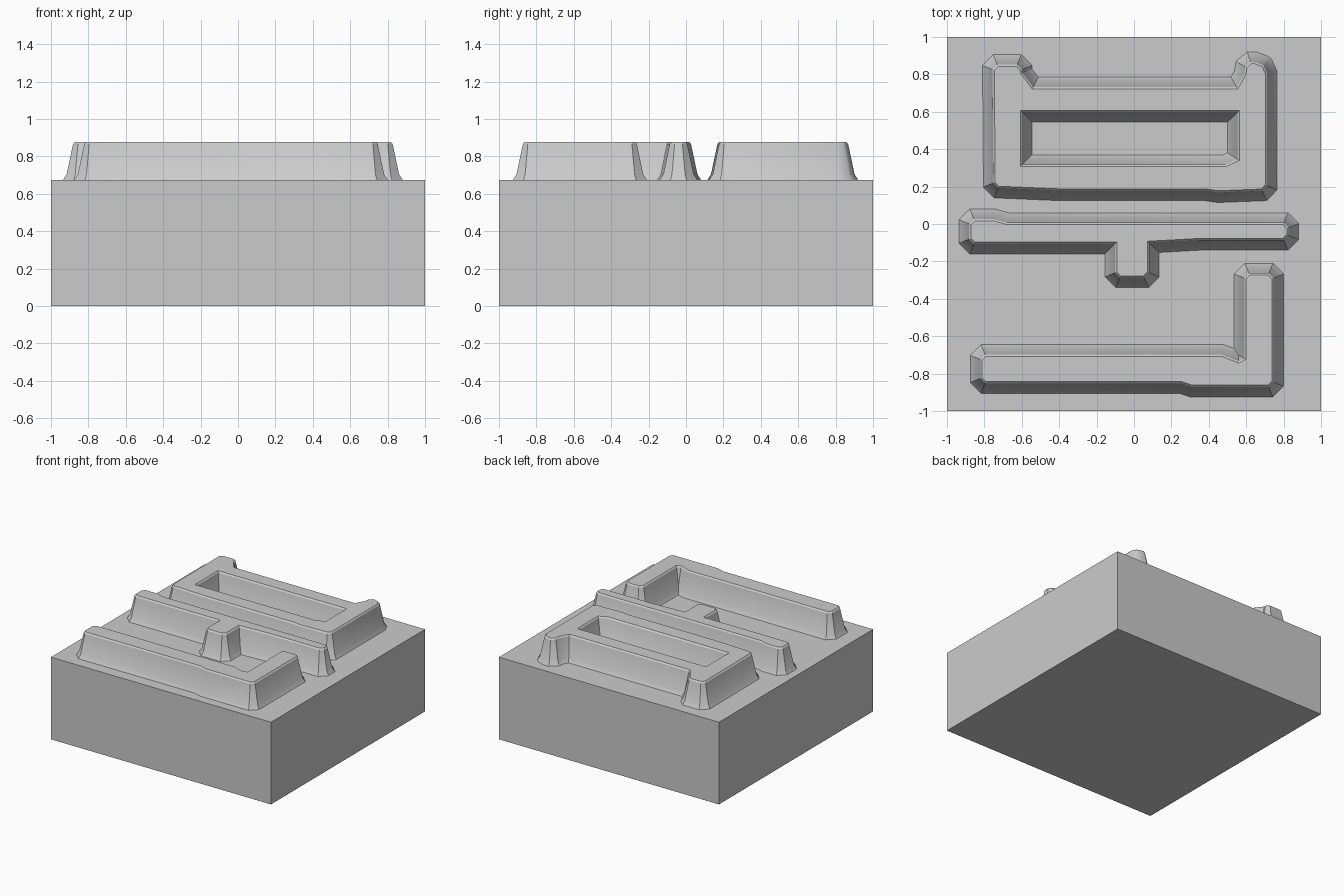
import bpy, bmesh, math
from mathutils import Vector

if "Cube" in bpy.data.objects:
    bpy.data.objects.remove(bpy.data.objects["Cube"], do_unlink=True)

stone = bpy.data.materials.new("stone_grey")
stone.use_nodes = True
COLOUR = (0.6, 0.6, 0.6, 1)
stone.diffuse_color = COLOUR
stone.node_tree.nodes["Principled BSDF"].inputs["Base Color"].default_value = COLOUR

BLOCK_TOP = 0.675
# Ridge flank: outward offset and height, from the worn top edge to the flared foot
FLANK = [(-0.008, 0.877), (0.002, 0.866), (0.036, 0.705), (0.055, BLOCK_TOP), (0.055, 0.66)]


def chamfer(points, size):
    """Cut the sharp convex corners of an outline."""
    result = []
    for i, p in enumerate(points):
        a = (points[i - 1] - p).normalized()
        b = (points[(i + 1) % len(points)] - p).normalized()
        if b.cross(a) > 0.5:
            result += [p + a * size, p + b * size]
        else:
            result.append(p)
    return result


def offset(points, distance):
    """Move an outline to the right of its direction, with mitred corners."""
    result = []
    for i, p in enumerate(points):
        d1 = (p - points[i - 1]).normalized()
        d2 = (points[(i + 1) % len(points)] - p).normalized()
        n1, n2 = Vector((d1.y, -d1.x)), Vector((d2.y, -d2.x))
        result.append(p + (n1 + n2) * distance / (1 + n1.dot(n2)))
    return result


def finish(name, bm):
    bmesh.ops.recalc_face_normals(bm, faces=bm.faces[:])
    mesh = bpy.data.meshes.new(name)
    bm.to_mesh(mesh)
    bm.free()
    mesh.materials.append(stone)
    obj = bpy.data.objects.new(name, mesh)
    bpy.context.collection.objects.link(obj)
    return obj


def ridge(name, outlines):
    """Raised band: counter-clockwise outer outline, clockwise holes."""
    bm = bmesh.new()
    caps = [[], []]
    for outline in outlines:
        pts = chamfer([Vector(p) for p in outline], 0.025)
        rings = [[bm.verts.new((p.x, p.y, z)) for p in offset(pts, d)] for d, z in FLANK]
        n = len(pts)
        for upper, lower in zip(rings, rings[1:]):
            for i in range(n):
                j = (i + 1) % n
                bm.faces.new((upper[i], lower[i], lower[j], upper[j]))
        for cap, ring in zip(caps, (rings[0], rings[-1])):
            cap += [bm.edges.get((ring[i], ring[(i + 1) % n])) for i in range(n)]
    for cap in caps:
        bmesh.ops.triangle_fill(bm, edges=cap, use_beauty=True)
    obj = finish(name, bm)
    bpy.ops.object.select_all(action="DESELECT")
    bpy.context.view_layer.objects.active = obj
    obj.select_set(True)
    bpy.ops.object.shade_smooth_by_angle(angle=math.radians(25))


# Square block
bm = bmesh.new()
bmesh.ops.create_cube(bm, size=1)
bmesh.ops.scale(bm, vec=(2, 2, BLOCK_TOP), verts=bm.verts[:])
bmesh.ops.translate(bm, vec=(0, 0, BLOCK_TOP / 2), verts=bm.verts[:])
finish("block", bm)

# Rear frame with two horns and a long opening
ridge("rear_frame", [
    [(-0.75, 0.195), (-0.4, 0.18), (0.38, 0.18), (0.45, 0.17), (0.71, 0.18), (0.71, 0.83),
     (0.67, 0.865), (0.6, 0.865), (0.59, 0.8), (0.55, 0.73), (-0.54, 0.73),
     (-0.6, 0.81), (-0.6, 0.85), (-0.755, 0.85)],
    [(-0.6, 0.315), (-0.6, 0.6), (0.555, 0.6), (0.555, 0.345), (0.49, 0.315)],
])

# Middle bar with a short stem
ridge("middle_bar", [
    [(-0.88, -0.105), (-0.1, -0.105), (-0.1, -0.285), (0.08, -0.285), (0.08, -0.1),
     (0.35, -0.085), (0.825, -0.085), (0.825, 0.005), (-0.68, 0.005), (-0.75, 0.025),
     (-0.88, 0.025)],
])

# Front corner ridge
ridge("front_corner", [
    [(-0.82, -0.85), (0.25, -0.85), (0.31, -0.87), (0.745, -0.87), (0.745, -0.265),
     (0.59, -0.265), (0.59, -0.72), (0.56, -0.735), (0.47, -0.7), (-0.82, -0.7)],
])
